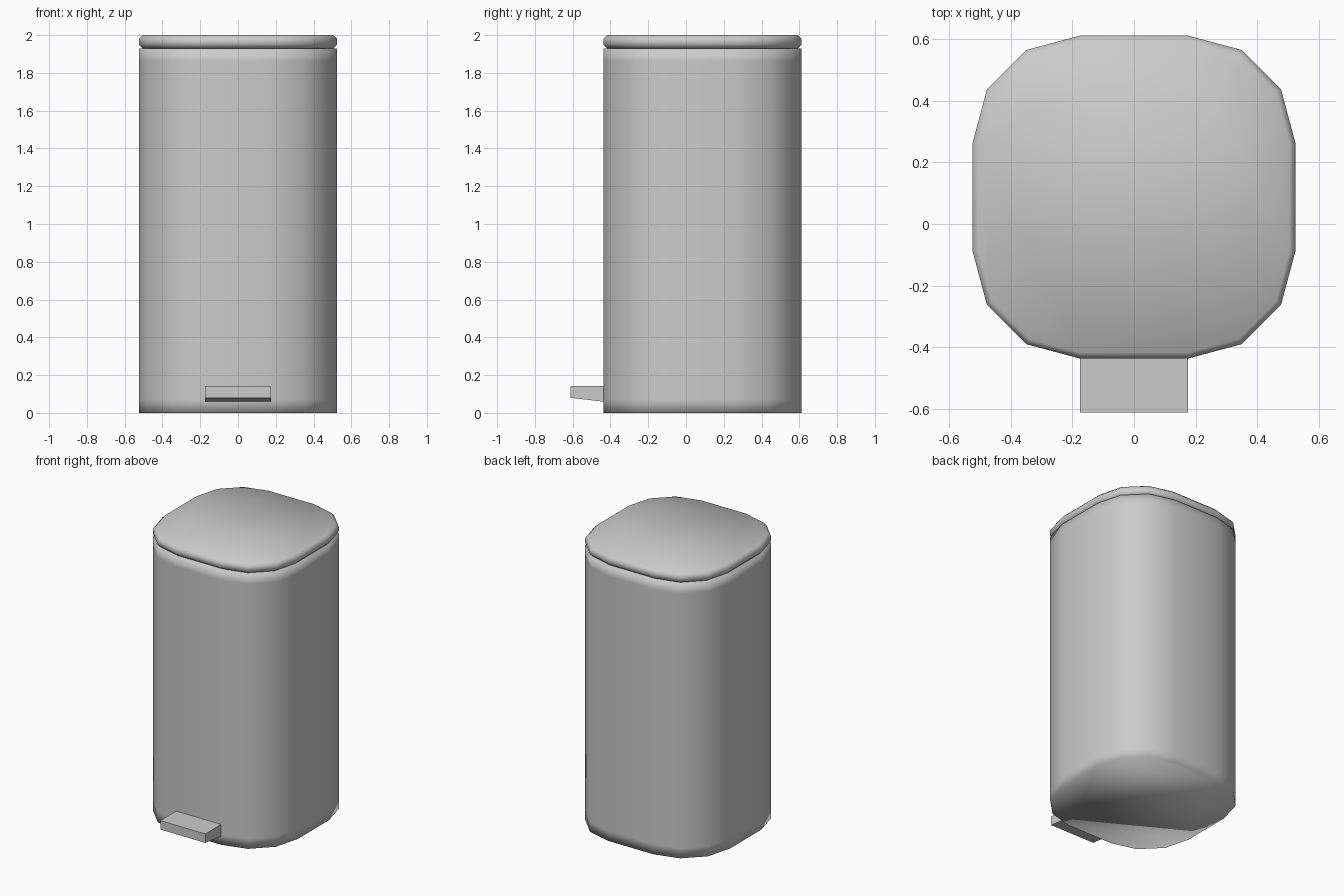
import bpy, bmesh, math

if "Cube" in bpy.data.objects:
    bpy.data.objects.remove(bpy.data.objects["Cube"])

CY = 0.0875      # bin centre in y
FLAT = 0.175     # half length of each straight side


def outline(inset, z):
    """Rounded square with three facets per corner."""
    r = 0.35 - inset
    pts = []
    for q in range(4):
        mid = math.radians(45 + 90 * q)
        cx = math.copysign(FLAT, math.cos(mid))
        cy = math.copysign(FLAT, math.sin(mid))
        for s in range(4):
            a = math.radians(90 * q + 30 * s)
            pts.append((cx + r * math.cos(a), CY + cy + r * math.sin(a), z))
    return pts


def loft(name, rings, smooth=True):
    """Skin between closed rings and cap both ends."""
    bm = bmesh.new()
    loops = [[bm.verts.new(p) for p in ring] for ring in rings]
    n = len(loops[0])
    for a, b in zip(loops, loops[1:]):
        for i in range(n):
            j = (i + 1) % n
            bm.faces.new((a[i], a[j], b[j], b[i]))
    bm.faces.new(loops[0][::-1])
    bm.faces.new(loops[-1])
    bmesh.ops.recalc_face_normals(bm, faces=bm.faces)
    for f in bm.faces:
        f.smooth = smooth
    mesh = bpy.data.meshes.new(name)
    bm.to_mesh(mesh)
    bm.free()
    ob = bpy.data.objects.new(name, mesh)
    bpy.context.collection.objects.link(ob)
    return ob


# Body, with extra loops holding the wall shading
loft("bin_body", [outline(0, z) for z in (0, 0.07, 1.86, 1.93)])

# Lid with chamfered rim
loft("lid", [outline(d, z) for d, z in
             ((0.02, 1.93), (0.0, 1.95), (0.0, 1.98), (0.02, 2.0))])

# Foot pedal, tapering underneath towards the front
side = [(-0.40, 0.055), (-0.6125, 0.08), (-0.6125, 0.143), (-0.40, 0.143)]
loft("foot_pedal", [[(x, y, z) for y, z in side] for x in (-FLAT, FLAT)], False)
